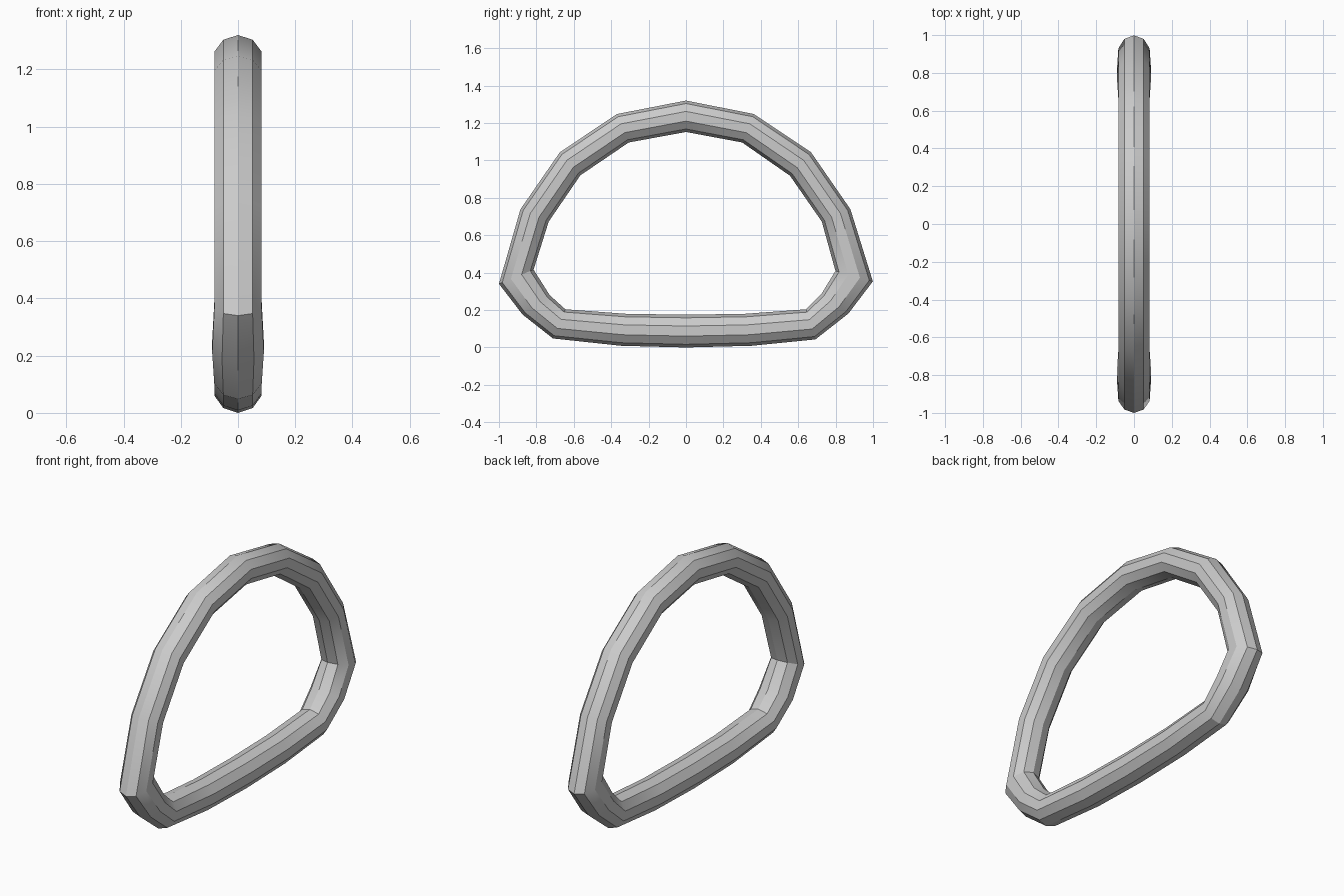
import bpy, bmesh, math
from mathutils import Vector

# Stations around the loop: outer (y, z), inner (y, z), half width in x
RINGS = [
    (0.000, 1.320, 0.000, 1.152, 0.087),
    (0.363, 1.248, 0.300, 1.096, 0.087),
    (0.668, 1.044, 0.556, 0.918, 0.087),
    (0.879, 0.739, 0.726, 0.673, 0.087),
    (0.999, 0.353, 0.799, 0.409, 0.087),
    (0.868, 0.181, 0.724, 0.286, 0.095),
    (0.692, 0.043, 0.642, 0.204, 0.087),
    (0.352, 0.009, 0.317, 0.180, 0.087),
    (0.000, 0.000, 0.000, 0.175, 0.087),
    (-0.348, 0.009, -0.322, 0.180, 0.087),
    (-0.711, 0.048, -0.645, 0.204, 0.087),
    (-0.874, 0.176, -0.729, 0.280, 0.095),
    (-1.000, 0.340, -0.815, 0.416, 0.087),
    (-0.885, 0.739, -0.734, 0.673, 0.087),
    (-0.674, 1.044, -0.565, 0.920, 0.087),
    (-0.369, 1.248, -0.306, 1.096, 0.087),
]
SIDES = 10

# Ten-sided tube swept round the closed D-shaped loop
bm = bmesh.new()
loops = []
for oy, oz, iy, iz, w in RINGS:
    outer, inner = Vector((0, oy, oz)), Vector((0, iy, iz))
    mid, half = (outer + inner) / 2, (outer - inner) / 2
    loop = []
    for k in range(SIDES):
        a = 2 * math.pi * k / SIDES
        loop.append(bm.verts.new(mid + half * math.cos(a) + Vector((w * math.sin(a), 0, 0))))
    loops.append(loop)
for i, a in enumerate(loops):
    b = loops[(i + 1) % len(loops)]
    for k in range(SIDES):
        n = (k + 1) % SIDES
        bm.faces.new((a[k], a[n], b[n], b[k]))
bmesh.ops.recalc_face_normals(bm, faces=bm.faces)

mesh = bpy.data.meshes.new("d_ring")
bm.to_mesh(mesh)
bm.free()
ring = bpy.data.objects.new("d_ring", mesh)
bpy.context.collection.objects.link(ring)
bpy.context.view_layer.objects.active = ring
ring.select_set(True)
bpy.ops.object.shade_smooth_by_angle(angle=math.radians(30))
